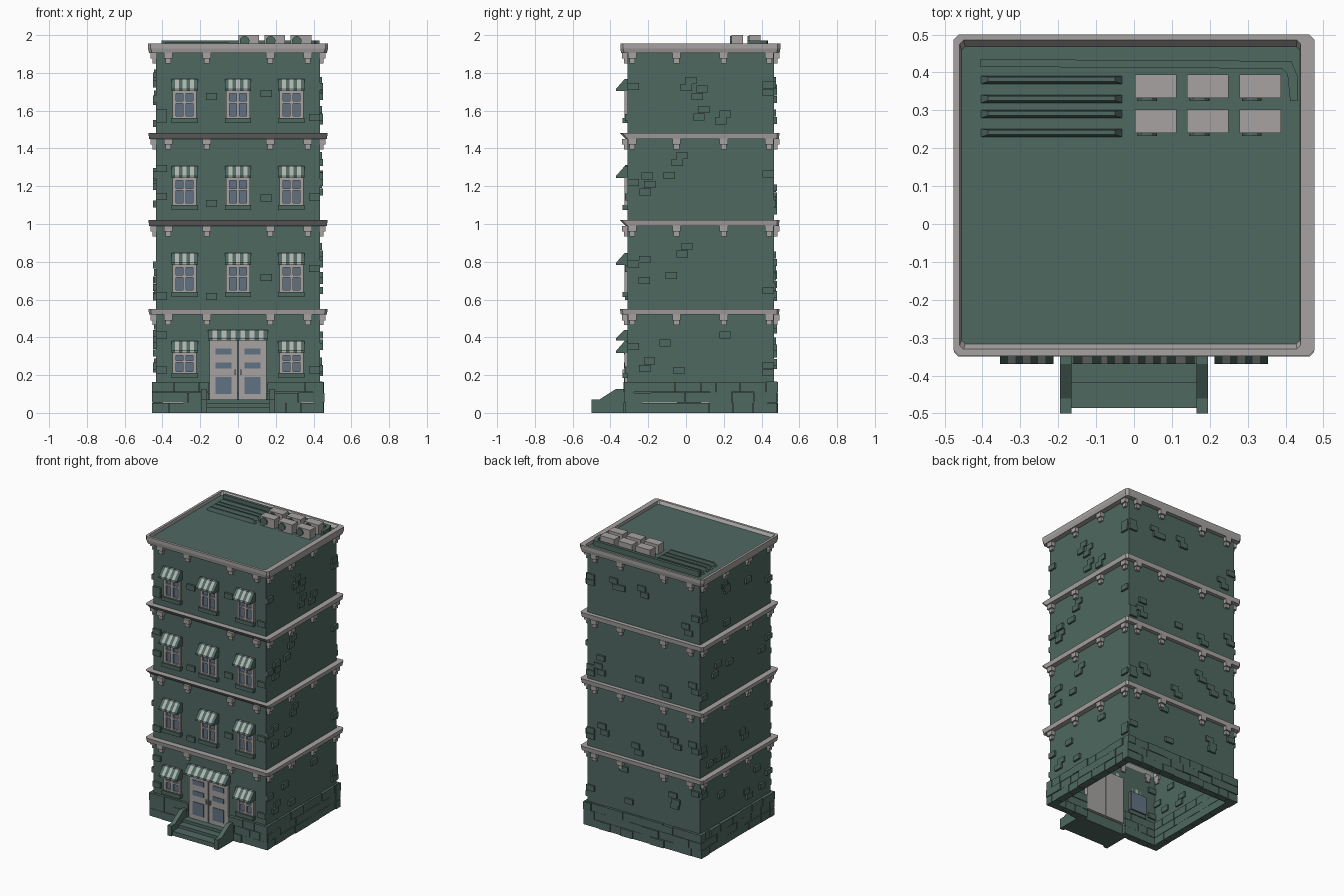
import bpy, bmesh, random

random.seed(7)
cube = bpy.data.objects.get("Cube")
if cube:
    bpy.data.objects.remove(cube, do_unlink=True)

# Materials
GREEN, GREY, GLASS, STRIPE = range(4)
MATS = []
for name, rgb in (("green_masonry", (0.08, 0.14, 0.12)), ("grey_stone", (0.38, 0.365, 0.355)),
                  ("blue_glass", (0.12, 0.17, 0.23)), ("pale_stripe", (0.42, 0.46, 0.43))):
    m = bpy.data.materials.new(name)
    m.use_nodes = True
    m.diffuse_color = (*rgb, 1)
    m.node_tree.nodes["Principled BSDF"].inputs["Base Color"].default_value = (*rgb, 1)
    MATS.append(m)


def finish(name, bm):
    bmesh.ops.recalc_face_normals(bm, faces=bm.faces)
    me = bpy.data.meshes.new(name)
    bm.to_mesh(me)
    bm.free()
    for m in MATS:
        me.materials.append(m)
    ob = bpy.data.objects.new(name, me)
    bpy.context.collection.objects.link(ob)
    return ob


def loft(bm, loops, mat, caps=True, closed=False):
    """Join rings of points into a skin."""
    rings = [[bm.verts.new(p) for p in lp] for lp in loops]
    pairs = list(zip(rings, rings[1:]))
    if closed:
        pairs.append((rings[-1], rings[0]))
    faces = []
    for a, b in pairs:
        n = len(a)
        for i in range(n):
            j = (i + 1) % n
            faces.append(bm.faces.new((a[i], a[j], b[j], b[i])))
    if caps and not closed:
        faces += [bm.faces.new(rings[0]), bm.faces.new(rings[-1])]
    for f in faces:
        f.material_index = mat


def rect(x0, x1, y0, y1, z, c=0.0):
    """Rectangle ring at height z, with corners cut by c."""
    if c == 0:
        return [(x0, y0, z), (x1, y0, z), (x1, y1, z), (x0, y1, z)]
    return [(x0 + c, y0, z), (x1 - c, y0, z), (x1, y0 + c, z), (x1, y1 - c, z),
            (x1 - c, y1, z), (x0 + c, y1, z), (x0, y1 - c, z), (x0, y0 + c, z)]


def box(bm, x0, x1, y0, y1, z0, z1, mat=GREEN):
    loft(bm, [rect(x0, x1, y0, y1, z0), rect(x0, x1, y0, y1, z1)], mat)


def prism(bm, x0, x1, yz, mat=GREEN):
    loft(bm, [[(x, y, z) for y, z in yz] for x in (x0, x1)], mat)


# Wall planes
WX, YF, YB = 0.435, -0.31, 0.467
SIDES = {"front": (YF, -1), "back": (YB, 1), "left": (WX, 1), "right": (-WX, -1)}


def side_box(bm, side, u0, u1, z0, z1, inner, outer, mat=GREEN):
    """Box on a wall, running from inner to outer beyond the wall plane."""
    w, s = SIDES[side]
    a, b = sorted((w + s * inner, w + s * outer))
    if side in ("front", "back"):
        box(bm, u0, u1, a, b, z0, z1, mat)
    else:
        box(bm, a, b, u0, u1, z0, z1, mat)


# Wall shell, open below
bm = bmesh.new()
loft(bm, [rect(-WX, WX, YF, YB, 0.1), rect(-WX, WX, YF, YB, 1.92)], GREEN, caps=False)
finish("walls", bm)

bm = bmesh.new()
box(bm, -0.46, 0.455, -0.33, 0.48, 1.915, 1.935)
finish("roof_deck", bm)

# Cornices: three floor bands and the roof rim
for i, (z0, z1, tilt) in enumerate(((0.52, 0.55, 0), (0.99, 1.02, 0.025), (1.45, 1.482, 0.025))):
    bm = bmesh.new()
    loft(bm, [rect(-0.47, 0.47, -0.345 + tilt, 0.492, z0, 0.012),
              rect(-0.475, 0.475, -0.35, 0.495, z1, 0.012),
              rect(-WX, WX, YF, YB, z1, 0.012), rect(-WX, WX, YF, YB, z0, 0.012)],
         GREY, closed=True)
    finish("floor_cornice_%d" % (i + 1), bm)
bm = bmesh.new()
loft(bm, [rect(-0.47, 0.47, -0.343, 0.495, 1.905, 0.015),
          rect(-0.477, 0.477, -0.348, 0.5, 1.93, 0.015),
          rect(-0.477, 0.477, -0.348, 0.5, 1.955, 0.015),
          rect(-0.46, 0.44, -0.33, 0.485, 1.955, 0.01),
          rect(-0.455, 0.438, -0.315, 0.467, 1.933, 0.01),
          rect(-0.42, 0.42, -0.3, 0.45, 1.905, 0.01)], GREY, closed=True)
finish("roof_rim", bm)

# Stepped brackets under every cornice
bm = bmesh.new()
for top in (0.52, 0.99, 1.45, 1.905):
    for side in SIDES:
        spots = (-0.37, -0.165, 0.17, 0.37) if side in ("front", "back") else (-0.285, -0.05, 0.2, 0.44)
        for u in spots:
            side_box(bm, side, u - 0.022, u + 0.022, top - 0.03, top, -0.01, 0.028, GREY)
            side_box(bm, side, u - 0.015, u + 0.015, top - 0.055, top - 0.03, -0.01, 0.017, GREY)
finish("cornice_brackets", bm)

# Base course of uneven stones
bm = bmesh.new()
ROW = 0.055
for side in SIDES:
    ends = (-0.455, 0.455) if side in ("front", "back") else (-0.32, 0.48)
    for row in range(3):
        u = ends[0]
        while u < ends[1] - 0.005:
            step = random.uniform(0.07, 0.14)
            v = ends[1] if u + step > ends[1] - 0.05 else u + step
            out = random.uniform(0.012, 0.022)
            z1 = (row + 1) * ROW - random.uniform(0, 0.004)
            if not (side == "front" and v > -0.16 and u < 0.16):
                side_box(bm, side, u, v - 0.002, row * ROW, z1, -0.035, out)
            elif side == "front":
                if u < -0.16:
                    side_box(bm, side, u, -0.155, row * ROW, z1, -0.035, out)
                if v > 0.16:
                    side_box(bm, side, 0.155, v, row * ROW, z1, -0.035, out)
            u = v
finish("base_stones", bm)

# Scattered raised bricks
bm = bmesh.new()
for z in (0.17, 0.56, 1.03, 1.49):
    for side in SIDES:
        lo, hi = (-0.435, 0.435) if side in ("front", "back") else (-0.31, 0.465)
        if side == "front":
            spots = [lo, hi - 0.06, lo, -0.17, 0.12][:4 if z < 0.5 else 5]
        else:
            spots = [lo, hi - 0.06] + [random.uniform(lo + 0.05, hi - 0.12) for _ in range(4)]
        if z < 0.5 and side == "front":
            spots = spots[:3]
        for u in spots:
            b = z + random.uniform(0.02, 0.28)
            side_box(bm, side, u, u + 0.06, b, b + 0.037, -0.01, 0.014)
            if random.random() < 0.4 and side != "front":
                c = min(u + 0.025, hi - 0.06)
                side_box(bm, side, c, c + 0.06, b + 0.039, b + 0.076, -0.01, 0.01)
finish("raised_bricks", bm)


# Striped awning: a row of wedges
def awning(bm, x0, x1, z0, z1, count):
    w = (x1 - x0) / count
    yz = [(YF, z0), (-0.37, z0), (-0.37, z0 + 0.012), (-0.325, z1), (YF, z1)]
    for i in range(count):
        prism(bm, x0 + i * w, x0 + (i + 1) * w, yz, STRIPE if i % 2 else GREEN)


# Windows with sills and awnings
for floor, (sill, head) in enumerate(((0.21, 0.317), (0.64, 0.783), (1.1, 1.243), (1.562, 1.704))):
    for label, x in (("right", -0.283), ("middle", 0.0), ("left", 0.283)):
        if floor == 0 and x == 0:
            continue
        bm = bmesh.new()
        top, h = head + 0.02, 0.062
        box(bm, x - h, x + h, -0.314, -0.29, sill, top, GLASS)
        for c, w in ((-h + 0.007, 0.009), (0, 0.009), (h - 0.007, 0.009)):
            box(bm, x + c - w, x + c + w, -0.325, -0.3, sill, top, GREY)
        bar = sill + 0.58 * (head - sill)
        for z0, z1 in ((sill, sill + 0.01), (bar - 0.006, bar + 0.006), (head - 0.014, top)):
            box(bm, x - h, x + h, -0.323, -0.3, z0, z1, GREY)
        box(bm, x - 0.07, x + 0.07, -0.337, -0.3, sill - 0.026, sill)
        awning(bm, x - 0.07, x + 0.07, head, head + 0.063, 7)
        finish("window_%d_%s" % (floor + 1, label), bm)

# Double door with glazed panels
bm = bmesh.new()
for s in (-1, 1):
    a, b = sorted((s * 0.003, s * 0.15))
    box(bm, a, b, -0.325, -0.28, 0.07, 0.4, GREY)
    a, b = sorted((s * 0.035, s * 0.12))
    for z0, z1 in ((0.1, 0.19), (0.235, 0.267), (0.31, 0.342)):
        box(bm, a, b, -0.329, -0.32, z0, z1, GLASS)
    a, b = sorted((s * 0.01, s * 0.018))
    box(bm, a, b, -0.335, -0.32, 0.2, 0.23, GREY)
awning(bm, -0.16, 0.16, 0.383, 0.44, 13)
finish("double_door", bm)

# Front steps with sloping side walls
bm = bmesh.new()
for z, y in ((0.03, -0.485), (0.05, -0.42), (0.07, -0.37)):
    box(bm, -0.165, 0.165, y, -0.3, z - 0.03 if z < 0.04 else z - 0.02, z)
for s in (-1, 1):
    a, b = sorted((s * 0.165, s * 0.195))
    prism(bm, a, b, [(-0.5, 0), (-0.5, 0.07), (-0.46, 0.07), (-0.37, 0.127), (-0.315, 0.127), (-0.315, 0)])
finish("front_steps", bm)

# Roof vents with sloped ends
bm = bmesh.new()
for y in (0.24, 0.29, 0.33, 0.38):
    loft(bm, [rect(-0.405, -0.03, y - 0.011, y + 0.011, 1.933),
              rect(-0.385, -0.05, y - 0.004, y + 0.008, 1.96)], GREEN)
finish("roof_vents", bm)

# Bent roof duct
bm = bmesh.new()
path = (((-0.405, 0.415), (-0.405, 0.435)), ((0.39, 0.41), (0.415, 0.43)),
        ((0.405, 0.395), (0.432, 0.39)), ((0.412, 0.325), (0.432, 0.325)))
loft(bm, [[(*a, 1.933), (*b, 1.933), (*b, 1.972), (*a, 1.972)] for a, b in path], GREEN)
finish("roof_duct", bm)

# Cooling units with round fans
for row, y in enumerate((0.24, 0.333)):
    for col, x in enumerate((0.002, 0.14, 0.278)):
        bm = bmesh.new()
        box(bm, x, x + 0.11, y, y + 0.062, 1.933, 2.0, GREY)
        fan = bmesh.ops.create_cone(bm, cap_ends=True, segments=12, radius1=0.026, radius2=0.026, depth=0.012)
        for v in fan["verts"]:
            v.co = (v.co.x + x + 0.033, y + v.co.z - 0.002, v.co.y + 1.969)
        finish("cooling_unit_%d" % (row * 3 + col + 1), bm)
